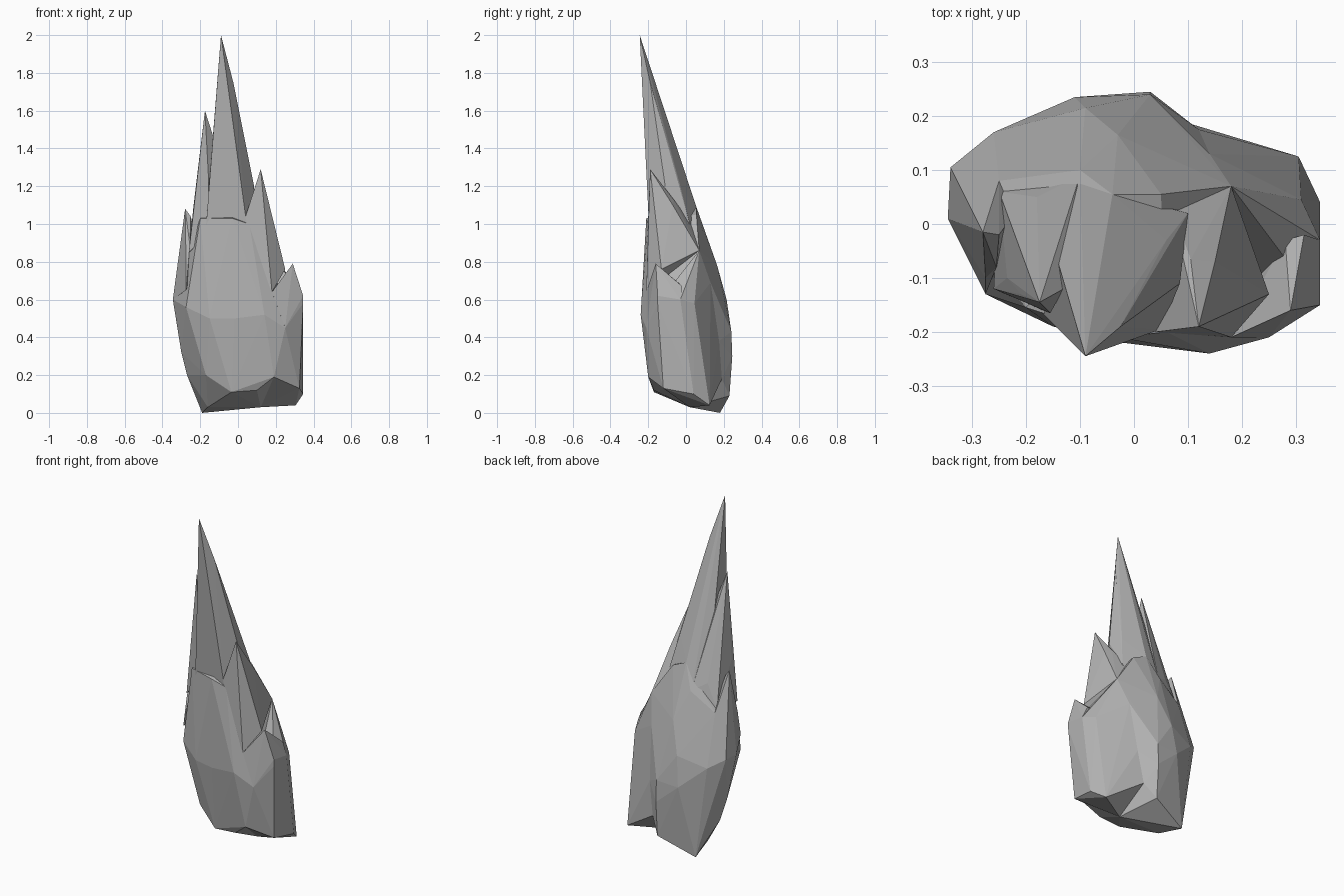
import bpy, bmesh

stone = bpy.data.materials.new("stone")
stone.diffuse_color = (.45, .45, .45, 1)


def shard(name, points):
    """Faceted solid wrapped around a few corner points."""
    bm = bmesh.new()
    for p in points:
        bm.verts.new(p)
    res = bmesh.ops.convex_hull(bm, input=bm.verts)
    loose = {g for k in ("geom_interior", "geom_unused") for g in res[k]
             if isinstance(g, bmesh.types.BMVert)}
    bmesh.ops.delete(bm, geom=list(loose), context='VERTS')
    bmesh.ops.delete(bm, geom=[v for v in bm.verts if not v.link_faces], context='VERTS')
    bmesh.ops.recalc_face_normals(bm, faces=bm.faces)
    mesh = bpy.data.meshes.new(name)
    bm.to_mesh(mesh)
    bm.free()
    mesh.materials.append(stone)
    ob = bpy.data.objects.new(name, mesh)
    bpy.context.collection.objects.link(ob)
    return ob


# Main boulder: chipped underside, broad belly, shoulder sloping to the front
underside = [(-.19, .18, 0), (-.16, .02, .03), (.12, .02, .03), (.09, .19, .18),
             (.19, -.20, .19), (.10, -.17, .12), (-.035, -.17, .11),
             (-.17, -.12, .20), (-.27, .06, .20), (.03, .23, .09)]
belly = [(-.30, .04, .32), (-.345, .01, .60), (-.34, .105, .60), (-.275, -.13, .56),
         (-.15, -.19, .50), (-.02, -.22, .50), (.14, -.24, .52), (.25, -.21, .45),
         (.12, .175, .38), (.03, .245, .30), (.03, .24, .43),
         (-.11, .235, .42), (-.26, .17, .55), (-.09, .215, .60)]
shoulder = [(-.03, .165, .78), (.14, .13, .69), (.18, .07, .86), (-.25, .08, .85),
            (-.10, .10, .95), (-.04, .055, 1.09), (-.20, -.155, 1.03),
            (-.03, -.21, 1.03), (.06, -.20, 1.0), (.05, .055, 1.05)]
body = shard("rock_body", underside + belly + shoulder)

# Right-hand lobe with its flat wall, leaving a hollow behind it
lobe = shard("right_lobe", [
    (.305, .125, .04), (.345, .04, .10), (.325, -.12, .13), (.19, -.20, .19),
    (.345, -.15, .58), (.345, -.03, .60), (.31, .045, .58), (.12, .175, .38),
    (.09, .19, .18), (.25, -.21, .45), (.12, .02, .03), (.18, .07, .86),
    (.14, .13, .69), (.05, -.05, .4), (.25, .06, .68)])

# Tall spire leaning to the front
main = shard("tall_spire", [
    (-.09, -.245, 2.0), (-.10, -.205, 1.72), (-.025, -.19, 1.75), (-.065, -.07, 1.42),
    (-.15, -.17, 1.22), (-.13, -.05, 1.25), (-.04, .0, 1.22), (.06, -.03, 1.2),
    (.085, -.11, 1.2), (-.02, -.205, 1.28), (-.17, -.165, .98), (-.17, .03, 1.0),
    (-.04, .055, 1.09), (.10, .02, 1.0), (.05, -.195, .97), (-.10, .09, .95)])

# Smaller splinters either side
left = shard("left_splinter", [
    (-.175, -.145, 1.60), (-.13, -.12, 1.46), (-.21, -.13, 1.3), (-.155, -.165, 1.22),
    (-.235, -.10, 1.1), (-.14, -.03, 1.25), (-.18, .05, 1.0), (-.26, -.12, .85),
    (-.16, -.165, .95), (-.25, .06, .86), (-.10, .09, .95)])
small_left = shard("small_left_splinter", [
    (-.28, -.015, 1.08), (-.25, -.02, 1.04), (-.275, -.10, .8), (-.345, .01, .60),
    (-.34, .105, .60), (-.25, .08, .85), (-.31, .02, .82), (-.2, .05, .8),
    (-.255, -.08, .89), (-.275, -.13, .65)])
right = shard("right_splinter", [
    (.12, -.19, 1.29), (.105, -.065, 1.13), (.15, -.07, 1.10), (.04, -.20, 1.04),
    (.18, -.15, 1.03), (.25, -.13, .76), (.18, .07, .86), (.18, -.21, .64),
    (.05, -.2, .9), (.07, .03, 1.0)])
small_right = shard("small_right_splinter", [
    (.29, -.16, .79), (.345, -.15, .62), (.28, -.03, .68), (.315, -.02, .67),
    (.345, -.03, .60), (.18, -.21, .64), (.25, -.21, .45), (.345, -.15, .58),
    (.22, -.05, .5)])

# Fuse everything into one solid, leaving no hidden inner faces
bpy.context.view_layer.objects.active = body
for part in (lobe, main, left, small_left, right, small_right):
    mod = body.modifiers.new("fuse", 'BOOLEAN')
    mod.operation = 'UNION'
    mod.solver = 'EXACT'
    mod.object = part
    bpy.ops.object.modifier_apply(modifier=mod.name)
    bpy.data.objects.remove(part)
body.name = "jagged_rock"
